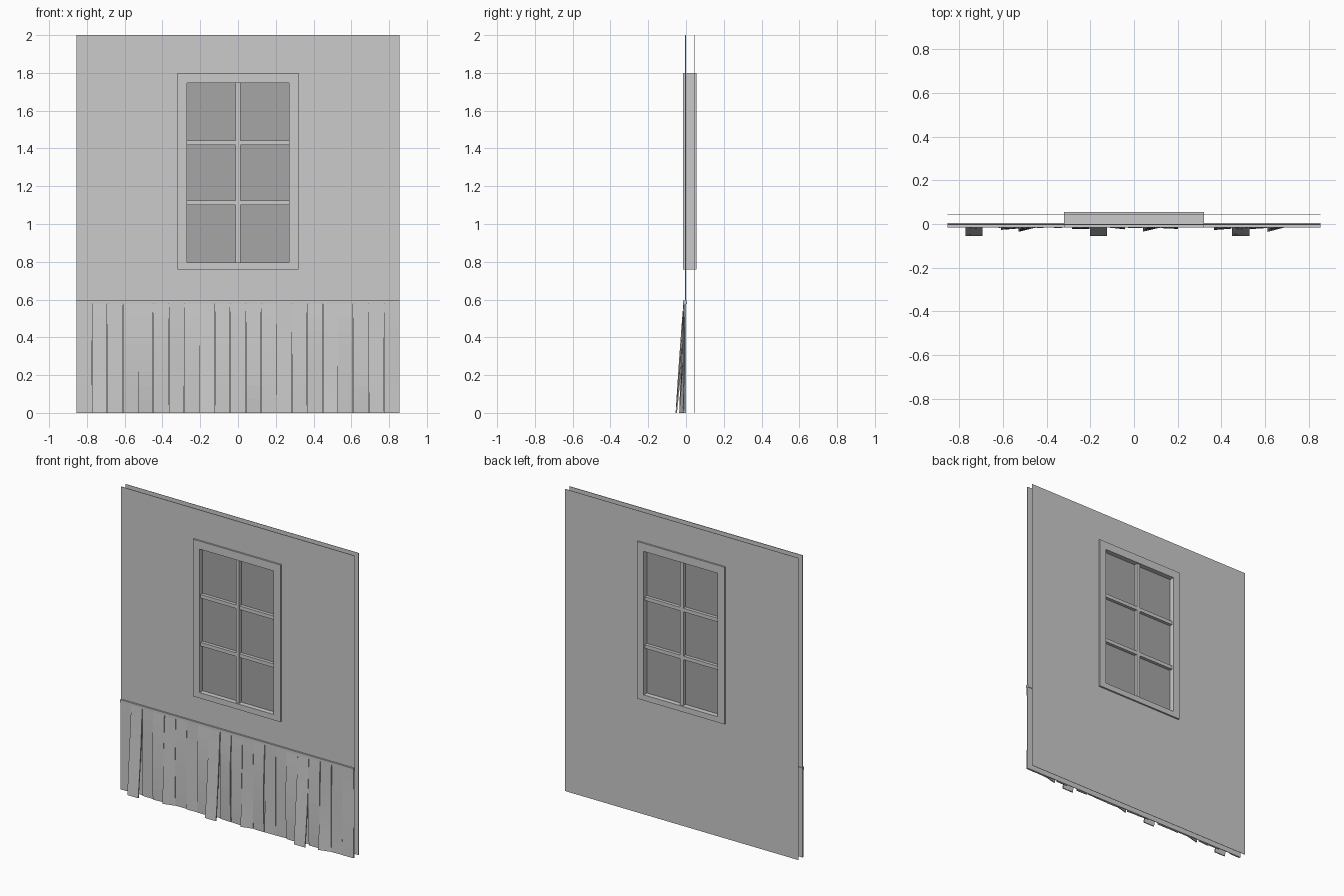
import bpy, bmesh, random

if "Cube" in bpy.data.objects:
    bpy.data.objects.remove(bpy.data.objects["Cube"])
random.seed(4)

HALF, TOP = 0.855, 2.0


def make_object(name, bm, color=None):
    bmesh.ops.recalc_face_normals(bm, faces=bm.faces)
    mesh = bpy.data.meshes.new(name)
    bm.to_mesh(mesh)
    bm.free()
    ob = bpy.data.objects.new(name, mesh)
    bpy.context.collection.objects.link(ob)
    if color:
        mat = bpy.data.materials.new(name + "_material")
        mat.diffuse_color = color
        mat.use_nodes = True
        mat.node_tree.nodes["Principled BSDF"].inputs["Base Color"].default_value = mat.diffuse_color
        mesh.materials.append(mat)
    return ob


def box(name, x0, x1, y0, y1, z0, z1, color=None):
    bm = bmesh.new()
    bmesh.ops.create_cube(bm, size=1)
    for v in bm.verts:
        v.co = ((x0 + x1) / 2 + v.co.x * (x1 - x0),
                (y0 + y1) / 2 + v.co.y * (y1 - y0),
                (z0 + z1) / 2 + v.co.z * (z1 - z0))
    return make_object(name, bm, color)


def ring(name, outer, inner, y0, y1):
    """Rectangular panel with a rectangular opening; rects are x0, x1, z0, z1."""
    bm = bmesh.new()
    loops = []
    for (x0, x1, z0, z1) in (outer, inner):
        for y in (y0, y1):
            loops.append([bm.verts.new((x, y, z)) for x, z in
                          ((x0, z0), (x1, z0), (x1, z1), (x0, z1))])
    of, ob, nf, nb = loops
    for a, b in ((of, nf), (nf, nb), (nb, ob), (ob, of)):
        for i in range(4):
            j = (i + 1) % 4
            bm.faces.new((a[i], a[j], b[j], b[i]))
    return make_object(name, bm)


def plank(name, x0, x1, base, left, right, bow, twist, thick=0.007, top=0.58, steps=8):
    """Loose strip: left/right lift the bottom corners, bow and twist bend the middle."""
    bm = bmesh.new()
    rows = []
    for i in range(steps + 1):
        z = top * i / steps
        t = 1 - z / top
        belly = 4 * t * (1 - t)
        yl = -base - left * t ** 2 - (bow + twist) * belly
        yr = -base - right * t ** 2 - (bow - twist) * belly
        rows.append([bm.verts.new(c) for c in
                     ((x0, yl, z), (x1, yr, z),
                      (x1, yr + thick, z), (x0, yl + thick, z))])
    for a, b in zip(rows, rows[1:]):
        for i in range(4):
            j = (i + 1) % 4
            bm.faces.new((a[i], a[j], b[j], b[i]))
    bm.faces.new(rows[0])
    bm.faces.new(rows[-1])
    return make_object(name, bm)


# Outer and inner wall skins with the window opening
OPENING = (-0.3, 0.3, 0.78, 1.78)
ring("outer_wall", (-HALF, HALF, 0, TOP), OPENING, -0.004, 0.0)
ring("inner_wall", (-HALF, HALF, 0, TOP), OPENING, 0.042, 0.044)

# Window frame, glass and glazing bars
ring("window_frame", (-0.32, 0.32, 0.76, 1.80), (-0.271, 0.271, 0.797, 1.747),
     -0.015, 0.055)
box("window_glass", -0.275, 0.275, 0.018, 0.022, 0.79, 1.755, (0.38, 0.38, 0.38, 1))
box("vertical_bar", -0.012, 0.012, -0.005, 0.045, 0.79, 1.755)
for i, z in enumerate((1.113, 1.43)):
    box(f"horizontal_bar_{i + 1}", -0.275, 0.275, -0.003, 0.043, z - 0.012, z + 0.012)

# Trim rail above the boards
box("trim_rail", -HALF, HALF, -0.015, 0.004, 0.577, 0.595)

# Weathered boards: some curl out, some twist, the rest bow slightly
COUNT = 21
pitch = 2 * HALF / COUNT
for i in range(COUNT):
    base = random.uniform(0.009, 0.014)
    bow = random.uniform(0.0, 0.011)
    twist = random.uniform(-0.004, 0.004)
    left, right = random.uniform(0, 0.008), random.uniform(0, 0.008)
    if i in (1, 8, 16):
        base, left, right, bow = 0.014, 0.041, 0.041, 0.008
    elif i in (4, 11, 18):
        left, right = 0.025, 0.004
    x0 = -HALF + i * pitch
    plank(f"board_{i + 1}", x0 + 0.001, x0 + pitch - 0.001,
          base, left, right, bow, twist)
